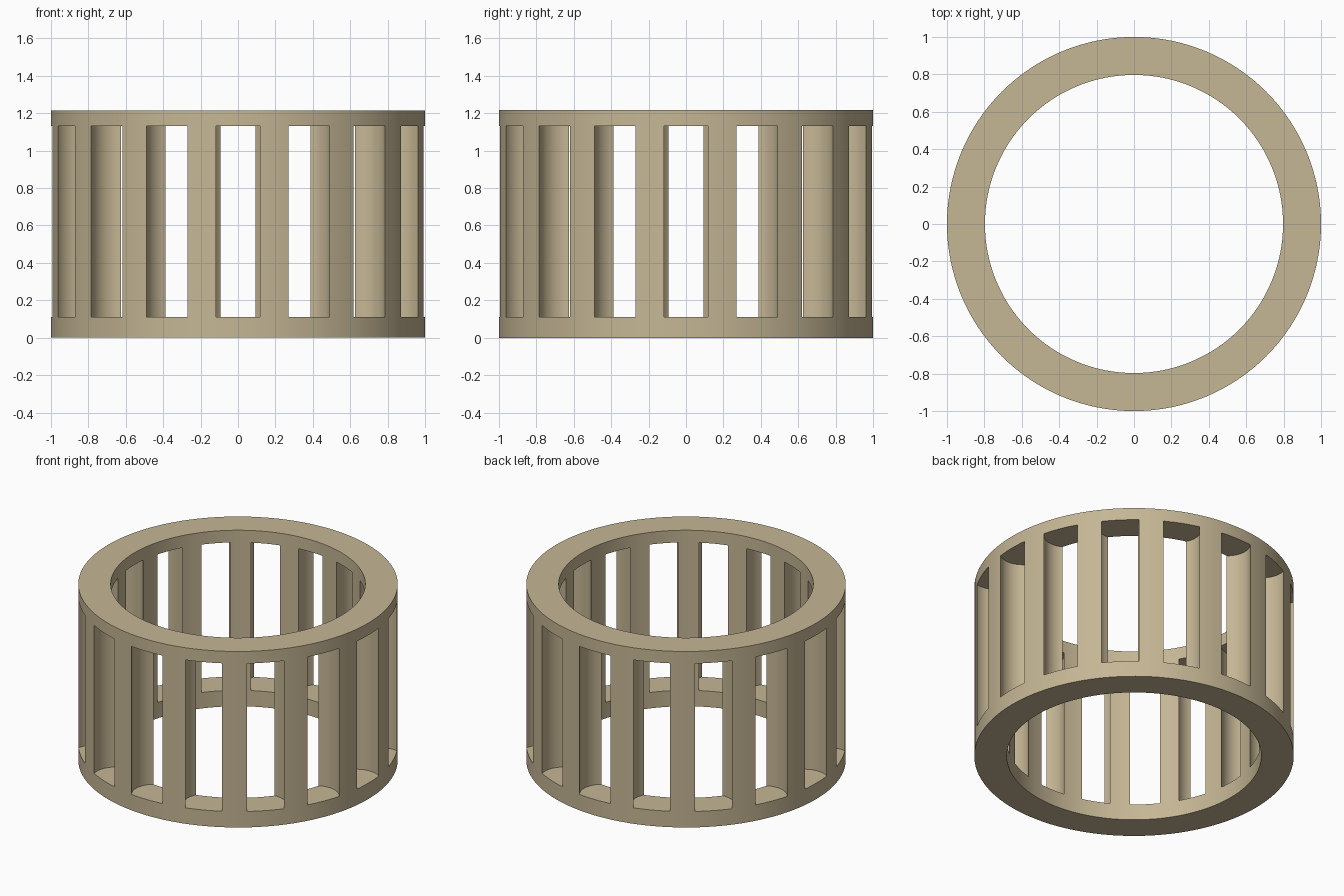
import bpy, bmesh, math
from mathutils import Matrix

if "Cube" in bpy.data.objects:
    bpy.data.objects.remove(bpy.data.objects["Cube"])

R_OUT, R_IN, HEIGHT = 1.0, 0.797, 1.216
SLOTS, SLOT_R, SLOT_PITCH = 16, 0.147, 0.905
SLOT_Z0, SLOT_Z1 = 0.11, 1.132


def make_object(name, bm):
    bmesh.ops.recalc_face_normals(bm, faces=bm.faces)
    mesh = bpy.data.meshes.new(name)
    bm.to_mesh(mesh)
    bm.free()
    obj = bpy.data.objects.new(name, mesh)
    bpy.context.collection.objects.link(obj)
    return obj


# Ring body: rectangular section swept round the z axis
SEGS = 128
bm = bmesh.new()
section = [(R_OUT, 0), (R_OUT, HEIGHT), (R_IN, HEIGHT), (R_IN, 0)]
loops = []
for i in range(SEGS):
    a = 2 * math.pi * i / SEGS
    loops.append([bm.verts.new((r * math.cos(a), r * math.sin(a), z)) for r, z in section])
for i in range(SEGS):
    p, q = loops[i], loops[(i + 1) % SEGS]
    for k in range(4):
        m = (k + 1) % 4
        bm.faces.new((p[k], q[k], q[m], p[m]))
cage = make_object("roller_cage", bm)

# Roller pockets: upright cylinders that leave concave bar sides
bm = bmesh.new()
for i in range(SLOTS):
    a = 2 * math.pi * i / SLOTS
    place = Matrix.Translation((SLOT_PITCH * math.cos(a), SLOT_PITCH * math.sin(a),
                                (SLOT_Z0 + SLOT_Z1) / 2)) @ Matrix.Rotation(a, 4, 'Z')
    bmesh.ops.create_cone(bm, cap_ends=True, segments=48, radius1=SLOT_R, radius2=SLOT_R,
                          depth=SLOT_Z1 - SLOT_Z0, matrix=place)
cutter = make_object("pocket_cutter", bm)
cutter.hide_render = True

# Cut the pockets and smooth the curved faces
mod = cage.modifiers.new("pockets", 'BOOLEAN')
mod.operation = 'DIFFERENCE'
mod.solver = 'EXACT'
mod.object = cutter
bpy.context.view_layer.objects.active = cage
cage.select_set(True)
bpy.ops.object.modifier_apply(modifier=mod.name)
bpy.data.objects.remove(cutter)

# Sand coloured finish
mat = bpy.data.materials.new("sand")
mat.diffuse_color = (0.56, 0.47, 0.30, 1)
mat.use_nodes = True
mat.node_tree.nodes["Principled BSDF"].inputs["Base Color"].default_value = mat.diffuse_color
cage.data.materials.clear()
cage.data.materials.append(mat)
bpy.ops.object.shade_smooth_by_angle(angle=math.radians(30))
